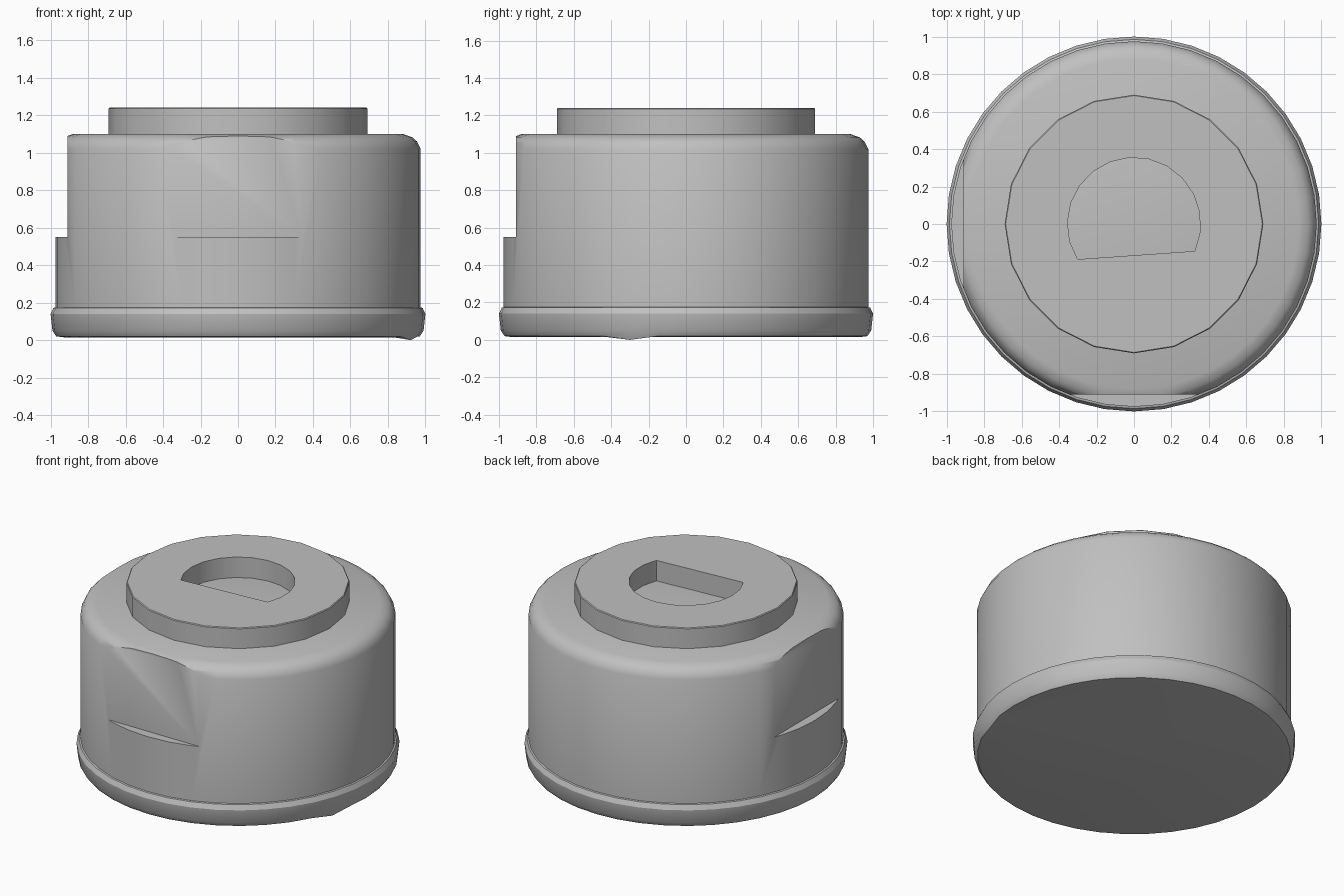
import bpy
import bmesh
import math

cube = bpy.data.objects.get("Cube")
if cube:
    bpy.data.objects.remove(cube, do_unlink=True)

grey = bpy.data.materials.new("grey plastic")
grey.use_nodes = True
colour = (0.53, 0.53, 0.53, 1)
grey.diffuse_color = colour
grey.node_tree.nodes["Principled BSDF"].inputs["Base Color"].default_value = colour


def finish(name, bm):
    bmesh.ops.recalc_face_normals(bm, faces=bm.faces)
    mesh = bpy.data.meshes.new(name)
    bm.to_mesh(mesh)
    bm.free()
    mesh.materials.append(grey)
    obj = bpy.data.objects.new(name, mesh)
    bpy.context.collection.objects.link(obj)
    return obj


def lathe(name, profile, sides):
    """Turn (radius, height) points into a closed solid."""
    bm = bmesh.new()
    rings = []
    for r, z in profile:
        angles = [math.tau * i / sides for i in range(sides)]
        rings.append([bm.verts.new((r * math.cos(a), r * math.sin(a), z)) for a in angles])
    for low, high in zip(rings, rings[1:]):
        for i in range(sides):
            j = (i + 1) % sides
            bm.faces.new((low[i], low[j], high[j], high[i]))
    bm.faces.new(rings[0])
    bm.faces.new(rings[-1])
    return finish(name, bm)


def prism(name, outline, bottom, top):
    bm = bmesh.new()
    face = bm.faces.new([bm.verts.new((x, y, bottom)) for x, y in outline])
    new = bmesh.ops.extrude_face_region(bm, geom=[face])["geom"]
    verts = [v for v in new if isinstance(v, bmesh.types.BMVert)]
    bmesh.ops.translate(bm, verts=verts, vec=(0, 0, top - bottom))
    return finish(name, bm)


def select(obj):
    bpy.ops.object.select_all(action="DESELECT")
    obj.select_set(True)
    bpy.context.view_layer.objects.active = obj


def cut(obj, cutter):
    mod = obj.modifiers.new("cut", "BOOLEAN")
    mod.operation = "DIFFERENCE"
    mod.solver = "EXACT"
    mod.object = cutter
    select(obj)
    bpy.ops.object.modifier_apply(modifier=mod.name)
    bpy.data.objects.remove(cutter, do_unlink=True)


# Round body with a wider foot and a rounded shoulder
body = lathe("body", [
    (0.93, 0.015), (0.97, 0.02), (0.99, 0.05), (1.0, 0.14), (0.985, 0.172),
    (0.975, 0.175), (0.975, 1.02), (0.955, 1.06), (0.93, 1.082), (0.88, 1.1)], 40)

# Small dip in the foot rim at the front left
dip = min(body.data.vertices, key=lambda v: abs(v.co.x - 0.9) + abs(v.co.y + 0.36) + v.co.z * 3
          + (1 if v.co.z < 0.018 else 0))
dip.co.z = 0

# Flats on the front and the right side, above a small ledge
flat = 0.91
for outline in ([(-2, -2), (2, -2), (2, -flat), (-2, -flat)],
                [(-2, -2), (-flat, -2), (-flat, 2), (-2, 2)]):
    cut(body, prism("flat_cutter", outline, 0.55, 1.5))

# Raised collar with a D-shaped socket through it
collar = lathe("collar", [(0.69, 1.08), (0.69, 1.235), (0.685, 1.24)], 20)
start, end = math.radians(-24), math.radians(212)
steps = 14
socket = [(0.355 * math.cos(a), 0.355 * math.sin(a))
          for a in (start + (end - start) * i / steps for i in range(steps + 1))]
cut(collar, prism("socket_cutter", socket, 1.0, 1.4))

for part in (body, collar):
    select(part)
    bpy.ops.object.shade_smooth_by_angle(angle=math.radians(30))
